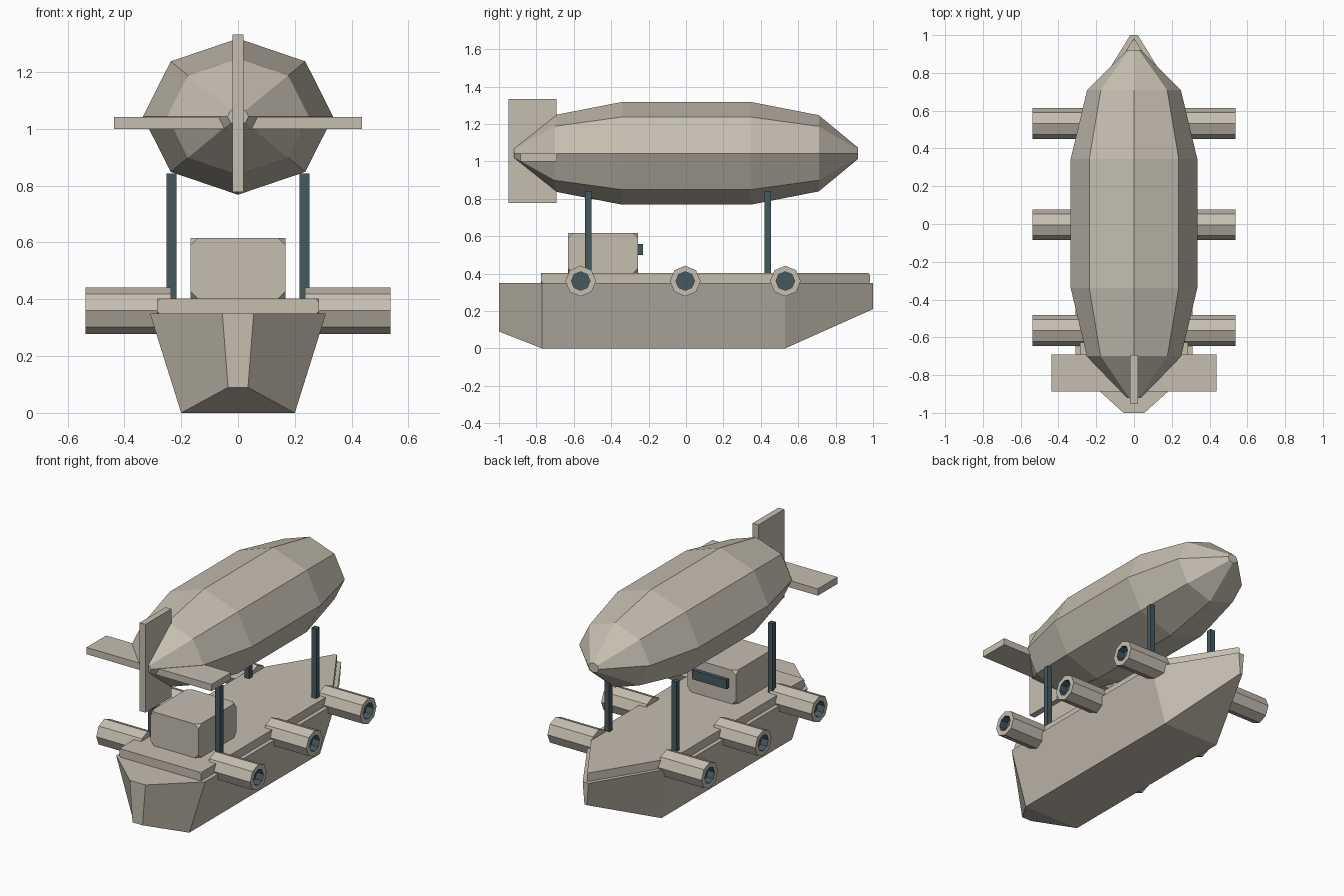
import bpy, bmesh, math
from mathutils import Vector

if "Cube" in bpy.data.objects:
    bpy.data.objects.remove(bpy.data.objects["Cube"])


def material(name, color):
    m = bpy.data.materials.new(name)
    m.diffuse_color = (*color, 1)
    m.use_nodes = True
    m.node_tree.nodes["Principled BSDF"].inputs["Base Color"].default_value = m.diffuse_color
    return m


BEIGE = material("warm beige", (0.56, 0.515, 0.435))
SLATE = material("dark slate", (0.06, 0.10, 0.118))


def finish(name, bm, mats):
    bmesh.ops.recalc_face_normals(bm, faces=bm.faces)
    me = bpy.data.meshes.new(name)
    bm.to_mesh(me)
    bm.free()
    for m in mats:
        me.materials.append(m)
    ob = bpy.data.objects.new(name, me)
    bpy.context.collection.objects.link(ob)
    return ob


def loft(name, rings, mats):
    """Skin a row of equal closed rings and cap both ends."""
    bm = bmesh.new()
    loops = [[bm.verts.new(p) for p in ring] for ring in rings]
    n = len(loops[0])
    for a, b in zip(loops, loops[1:]):
        for i in range(n):
            j = (i + 1) % n
            bm.faces.new((a[i], a[j], b[j], b[i]))
    bm.faces.new(loops[0])
    bm.faces.new(loops[-1])
    return finish(name, bm, mats)


def box(name, lo, hi, mat):
    rings = [[(lo[0], lo[1], z), (hi[0], lo[1], z), (hi[0], hi[1], z), (lo[0], hi[1], z)]
             for z in (lo[2], hi[2])]
    return loft(name, rings, [mat])


def clip_corners(ob, width):
    mod = ob.modifiers.new("clipped corners", 'BEVEL')
    mod.affect = 'VERTICES'
    mod.width = width
    mod.segments = 1


# Hull: y, half width at the bottom, half width at the top, keel height
stations = [(-1, 0.035, 0.055, 0.09), (-0.77, 0.2, 0.31, 0),
            (0.53, 0.2, 0.31, 0), (1, 0.008, 0.02, 0.21)]
loft("hull", [[(-b, y, k), (b, y, k), (t, y, 0.35), (-t, y, 0.35)]
              for y, b, t, k in stations], [BEIGE])

# Deck with a pointed bow
outline = [(-0.285, -0.775), (0.285, -0.775), (0.285, 0.53), (0, 0.985), (-0.285, 0.53)]
deck = loft("deck", [[(x, y, z) for x, y in outline] for z in (0.345, 0.403)], [BEIGE])
clip_corners(deck, 0.013)

# Cabin and its window plate
cabin = box("cabin", (-0.168, -0.632, 0.402), (0.168, -0.256, 0.616), BEIGE)
clip_corners(cabin, 0.027)
box("cabin_window", (-0.12, -0.26, 0.5), (0.12, -0.231, 0.557), SLATE)

# Balloon: eight-sided envelope tapering to both ends
balloon = []
for y, s in ((-0.92, 0.11), (-0.7, 0.745), (-0.34, 1), (0.345, 1), (0.71, 0.74), (0.92, 0.11)):
    balloon.append([(0.335 * s * math.cos(i * math.pi / 4), y,
                     1.043 + 0.275 * s * math.sin(i * math.pi / 4)) for i in range(8)])
loft("balloon", balloon, [BEIGE])

# Tail fins
box("vertical_fin", (-0.02, -0.95, 0.777), (0.02, -0.693, 1.333), BEIGE)
box("horizontal_fin", (-0.436, -0.886, 0.999), (0.436, -0.69, 1.042), BEIGE)


# Cannon: octagonal barrel with a sunken dark bore
def cannon(name, side, y):
    def ring(x, r):
        return [(side * x, y + r * math.sin(i * math.pi / 4),
                 0.36 + r * math.cos(i * math.pi / 4)) for i in range(8)]
    ob = loft(name, [ring(0.235, 0.082), ring(0.537, 0.082), ring(0.537, 0.05),
                     ring(0.49, 0.05)], [BEIGE, SLATE])
    for f in ob.data.polygons:
        if all((Vector((v.y - y, v.z - 0.36))).length < 0.06
               for v in (ob.data.vertices[i].co for i in f.vertices)):
            f.material_index = 1


for side, label in ((-1, "left"), (1, "right")):
    for pos, y in (("rear", -0.563), ("middle", -0.004), ("front", 0.531)):
        cannon(f"{label}_{pos}_cannon", side, y)
    # Posts that carry the balloon
    xs = sorted((side * 0.217, side * 0.251))
    for pos, y in (("rear", -0.522), ("front", 0.438)):
        box(f"{label}_{pos}_post", (xs[0], y - 0.017, 0.4), (xs[1], y + 0.017, 0.842), SLATE)
